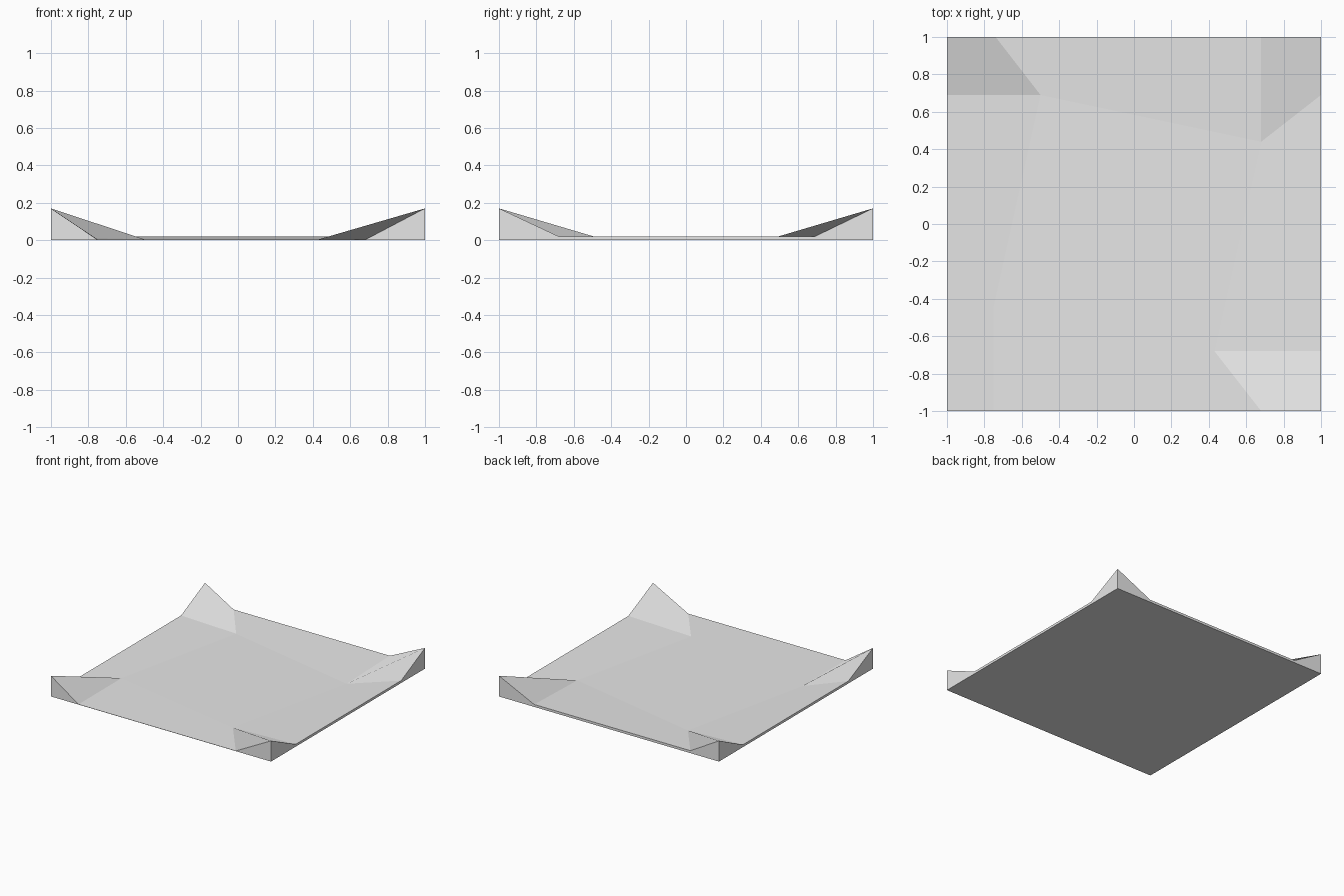
import bpy
import bmesh

cube = bpy.data.objects.get("Cube")
if cube:
    bpy.data.objects.remove(cube, do_unlink=True)

grey = bpy.data.materials.new("light_grey")
grey.use_nodes = True
colour = (0.8, 0.8, 0.8, 1)
grey.diffuse_color = colour
grey.node_tree.nodes["Principled BSDF"].inputs["Base Color"].default_value = colour

PEAK, RIM, FRONT, FLOOR = 0.17, 0.02, 0.002, 0.004

# Corners counter-clockwise from front left of the plan:
# raised tip, rim point before it, rim point after it, inner floor point
corners = [
    ((-1, -1, PEAK), (-1, -0.68, RIM), (-0.75, -1, FRONT), (-0.75, -0.44, FLOOR)),
    ((1, -1, PEAK), (0.68, -1, FRONT), (1, -0.68, RIM), (0.43, -0.68, FLOOR)),
    ((1, 1, PEAK), (1, 0.69, RIM), (0.68, 1, RIM), (0.68, 0.44, FLOOR)),
    ((-1, 1, PEAK), (-0.74, 1, RIM), (-1, 0.69, RIM), (-0.5, 0.69, FLOOR)),
]

bm = bmesh.new()
rings = [[bm.verts.new(p) for p in c] for c in corners]
base = [bm.verts.new((c[0][0], c[0][1], 0)) for c in corners]

for i, (tip, before, after, inner) in enumerate(rings):
    n = (i + 1) % 4
    next_tip, next_before, _, next_inner = rings[n]
    # Upturned corner, sloping strip along the side, and outer wall
    bm.faces.new((tip, after, inner, before))
    bm.faces.new((after, next_before, next_inner, inner))
    bm.faces.new((base[i], base[n], next_tip, next_before, after, tip))

# Dish floor and underside
bm.faces.new([r[3] for r in rings])
bm.faces.new(base[::-1])

mesh = bpy.data.meshes.new("tray")
bm.to_mesh(mesh)
bm.free()
mesh.materials.append(grey)
tray = bpy.data.objects.new("upturned_corner_tray", mesh)
bpy.context.collection.objects.link(tray)
